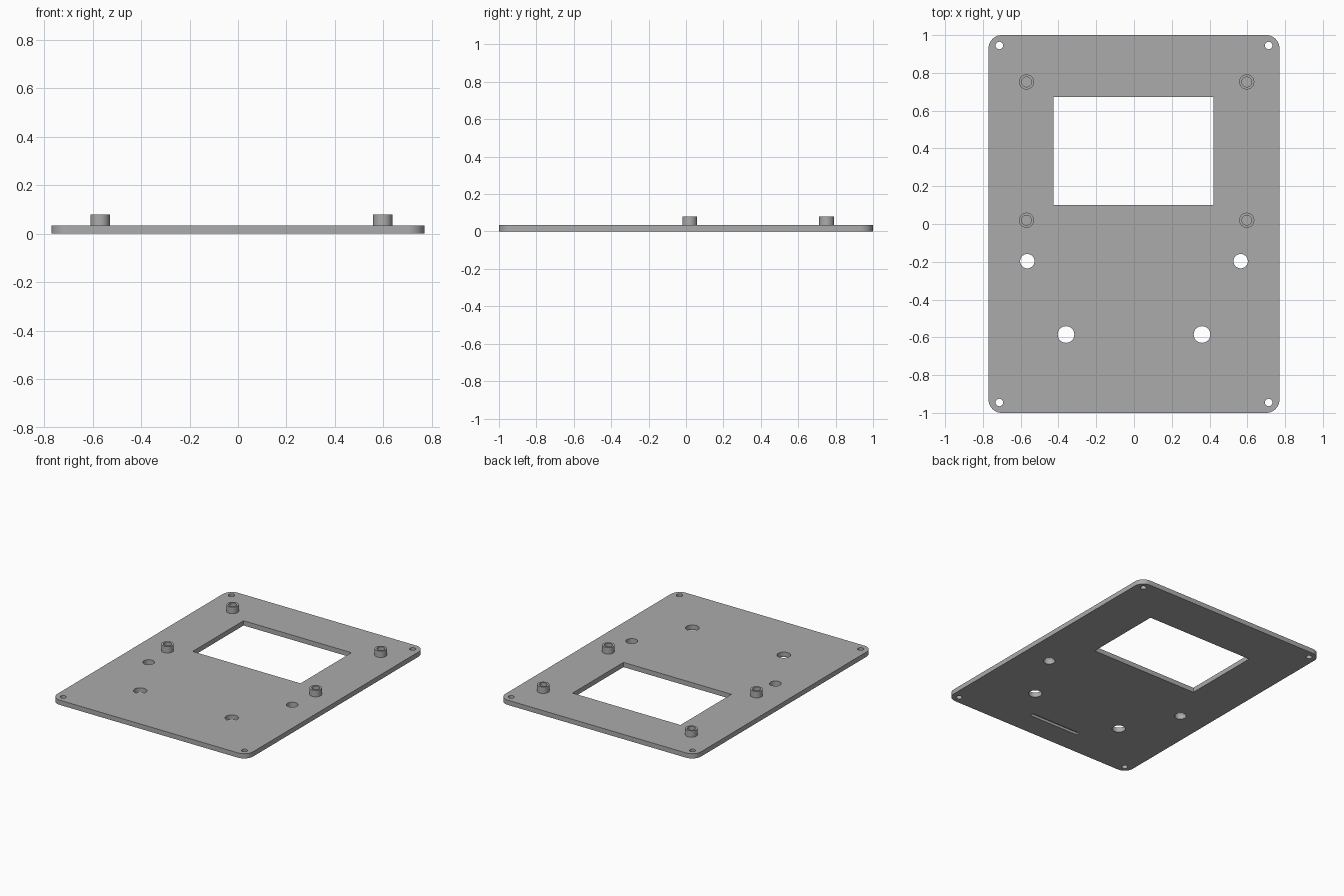
import bpy
import bmesh
import math
from mathutils import Matrix

if "Cube" in bpy.data.objects:
    bpy.data.objects.remove(bpy.data.objects["Cube"], do_unlink=True)

THICK = 0.034
TOP = 0.08

grey = bpy.data.materials.new("plate grey")
grey.use_nodes = True
COLOUR = (0.41, 0.41, 0.41, 1)
grey.diffuse_color = COLOUR
grey.node_tree.nodes["Principled BSDF"].inputs["Base Color"].default_value = COLOUR


def add_object(name, bm):
    mesh = bpy.data.meshes.new(name)
    bm.to_mesh(mesh)
    bm.free()
    mesh.materials.append(grey)
    obj = bpy.data.objects.new(name, mesh)
    bpy.context.collection.objects.link(obj)
    return obj


def add_box(bm, x0, x1, y0, y1, z0, z1):
    centre = Matrix.Translation(((x0 + x1) / 2, (y0 + y1) / 2, (z0 + z1) / 2))
    size = Matrix.Diagonal((x1 - x0, y1 - y0, z1 - z0, 1))
    return bmesh.ops.create_cube(bm, size=1, matrix=centre @ size)["verts"]


def add_cylinder(bm, x, y, r, z0, z1):
    bmesh.ops.create_cone(bm, cap_ends=True, segments=32, radius1=r, radius2=r,
                          depth=z1 - z0, matrix=Matrix.Translation((x, y, (z0 + z1) / 2)))


def smooth(obj):
    bpy.ops.object.select_all(action="DESELECT")
    obj.select_set(True)
    bpy.context.view_layer.objects.active = obj
    bpy.ops.object.shade_smooth_by_angle(angle=math.radians(30))


# Base plate with rounded vertical corners
bm = bmesh.new()
add_box(bm, -0.77, 0.77, -1, 1, 0, THICK)
uprights = [e for e in bm.edges if abs(e.verts[0].co.z - e.verts[1].co.z) > 0.01]
bmesh.ops.bevel(bm, geom=uprights, offset=0.07, segments=10, profile=0.5, affect="EDGES")
plate = add_object("base_plate", bm)

# Openings: window, corner screw holes, button holes and the underside slot
bm = bmesh.new()
add_box(bm, -0.427, 0.422, 0.1, 0.672, -0.1, 0.2)
for sx in (-1, 1):
    for sy in (-1, 1):
        add_cylinder(bm, sx * 0.713, sy * 0.945, 0.02, -0.1, 0.2)
    add_cylinder(bm, sx * 0.565, -0.197, 0.038, -0.1, 0.2)
    add_cylinder(bm, sx * 0.36, -0.585, 0.044, -0.1, 0.2)
add_box(bm, -0.2, 0.2, -0.825, -0.798, -0.1, 0.018)
cutter = add_object("opening_cutter", bm)
cutter.hide_render = True

cut = plate.modifiers.new("openings", "BOOLEAN")
cut.operation = "DIFFERENCE"
cut.solver = "EXACT"
cut.object = cutter
bpy.context.view_layer.objects.active = plate
bpy.ops.object.modifier_apply(modifier=cut.name)
bpy.data.objects.remove(cutter, do_unlink=True)
smooth(plate)


# Hollow standoffs: a revolved ring profile, open onto the plate
def standoff(name, x, y, outer=0.04, inner=0.026, sides=32):
    bm = bmesh.new()
    profile = [(outer, THICK), (outer, TOP), (inner, TOP), (inner, THICK)]
    verts = [bm.verts.new((r, 0, z)) for r, z in profile]
    edges = [bm.edges.new(pair) for pair in zip(verts, verts[1:])]
    bmesh.ops.spin(bm, geom=verts + edges, cent=(0, 0, 0), axis=(0, 0, 1),
                   angle=math.tau, steps=sides)
    bmesh.ops.remove_doubles(bm, verts=bm.verts, dist=0.0001)
    bmesh.ops.recalc_face_normals(bm, faces=bm.faces)
    # An open shell: make sure the rim faces upward
    if any(f.normal.z < -0.5 for f in bm.faces):
        bmesh.ops.reverse_faces(bm, faces=bm.faces)
    obj = add_object(name, bm)
    obj.location = (x, y, 0)
    smooth(obj)


for side, x in (("right", -0.569), ("left", 0.597)):
    for end, y in (("front", 0.02), ("back", 0.752)):
        standoff(f"standoff_{end}_{side}", x, y)
